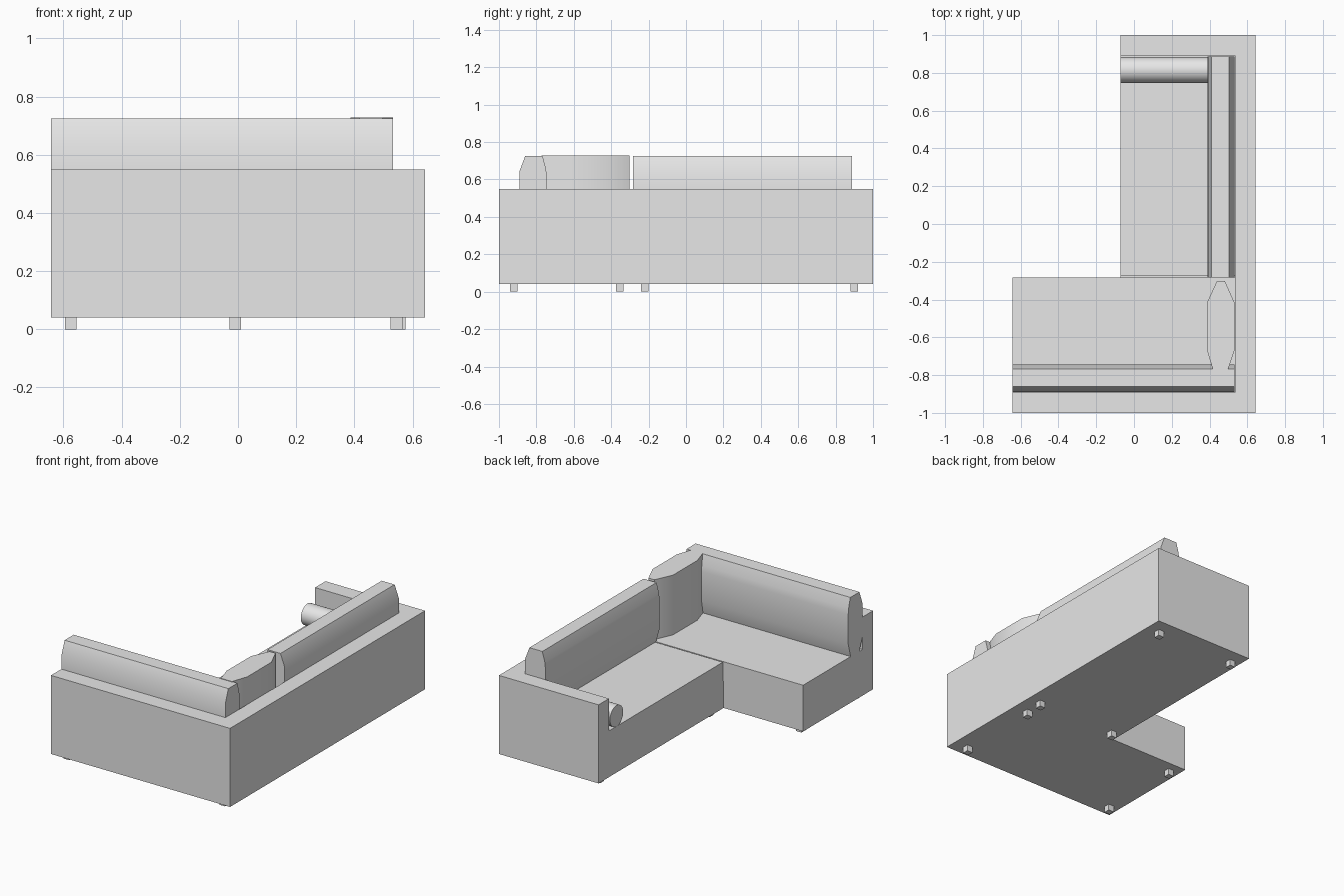
import bpy, bmesh, math
from mathutils import Vector

if "Cube" in bpy.data.objects:
    bpy.data.objects.remove(bpy.data.objects["Cube"])

fabric = bpy.data.materials.new("grey_fabric")
fabric.diffuse_color = (0.8, 0.8, 0.8, 1)
fabric.use_nodes = True
fabric.node_tree.nodes["Principled BSDF"].inputs["Base Color"].default_value = fabric.diffuse_color


def prism(name, profile, origin, u, v, extrude, smooth=False):
    """Extrude a closed 2D profile, laid out on axes u and v, along a vector."""
    u, v, origin = Vector(u), Vector(v), Vector(origin)
    bm = bmesh.new()
    face = bm.faces.new([bm.verts.new(origin + u * a + v * b) for a, b in profile])
    ext = bmesh.ops.extrude_face_region(bm, geom=[face])
    moved = [g for g in ext["geom"] if isinstance(g, bmesh.types.BMVert)]
    bmesh.ops.translate(bm, verts=moved, vec=Vector(extrude))
    bmesh.ops.recalc_face_normals(bm, faces=bm.faces[:])
    mesh = bpy.data.meshes.new(name)
    bm.to_mesh(mesh)
    bm.free()
    mesh.materials.append(fabric)
    obj = bpy.data.objects.new(name, mesh)
    bpy.context.collection.objects.link(obj)
    if smooth:
        bpy.ops.object.select_all(action='DESELECT')
        obj.select_set(True)
        bpy.context.view_layer.objects.active = obj
        bpy.ops.object.shade_smooth_by_angle(angle=math.radians(35))
    return obj


def plan(name, outline, z0, z1, smooth=False):
    """Extrude a floor outline between two heights."""
    return prism(name, outline, (0, 0, z0), (1, 0, 0), (0, 1, 0), (0, 0, z1 - z0), smooth)


def rect(x0, x1, y0, y1):
    return [(x0, y0), (x1, y0), (x1, y1), (x0, y1)]


LEFT, RIGHT, INNER = -0.643, 0.643, -0.072   # outer sides and long seat front
WALL_X, WALL_Y, STEP = 0.535, 0.893, -0.283  # inner wall faces and inside corner
FLOOR, SEAM, SEAT, ARM = 0.04, 0.215, 0.34, 0.55

# Walls around three sides
plan("outer_walls", [(LEFT, -1), (RIGHT, -1), (RIGHT, 1), (INNER, 1), (INNER, WALL_Y),
                     (WALL_X, WALL_Y), (WALL_X, -WALL_Y), (LEFT, -WALL_Y)], FLOOR, ARM)

# Base and seat cushions
plan("seat_base", [(LEFT, -WALL_Y), (WALL_X, -WALL_Y), (WALL_X, WALL_Y), (INNER, WALL_Y),
                   (INNER, STEP), (LEFT, STEP)], FLOOR, SEAM)
plan("short_seat_cushion", rect(LEFT, WALL_X, -WALL_Y, STEP), SEAM, SEAT)
plan("long_seat_cushion", rect(INNER, WALL_X, STEP + 0.008, WALL_Y), SEAM, SEAT)

# Back cushions: side section from the inner face (0) towards the wall
back_section = [(0.025, 0), (0.115, 0), (0.145, 0.08), (0.145, 0.305), (0.115, 0.385),
                (0.022, 0.385), (0.004, 0.32), (0, 0.28), (0, 0.09)]
prism("long_back_cushion", back_section, (0.388, STEP, SEAT), (1, 0, 0), (0, 0, 1),
      (0, 0.888 - STEP, 0), True)
prism("front_back_cushion", back_section, (LEFT, -0.745, SEAT), (0, -1, 0), (0, 0, 1),
      (WALL_X - 0.002 - LEFT, 0, 0), True)

# Upright corner cushion
plan("corner_cushion", [(0.439, -0.302), (0.481, -0.302), (0.533, -0.418), (0.533, -0.667),
                        (0.497, -0.772), (0.418, -0.772), (0.386, -0.667), (0.386, -0.418)],
     SEAT, 0.728, True)

# Round bolster against the end wall
R = 0.068
circle = [(R * math.cos(i * math.tau / 32), R * math.sin(i * math.tau / 32)) for i in range(32)]
prism("bolster", circle, (INNER, 0.815, SEAT + R), (0, 1, 0), (0, 0, 1), (0.46, 0, 0), True)

# Square feet, four under each section
for label, xs, ys in (("short", (-0.575, 0.545), (-0.92, -0.355)),
                      ("long", (-0.009, 0.556), (-0.22, 0.90))):
    for x in xs:
        for y in ys:
            plan(label + "_foot", rect(x - 0.02, x + 0.02, y - 0.02, y + 0.02), 0, FLOOR)
